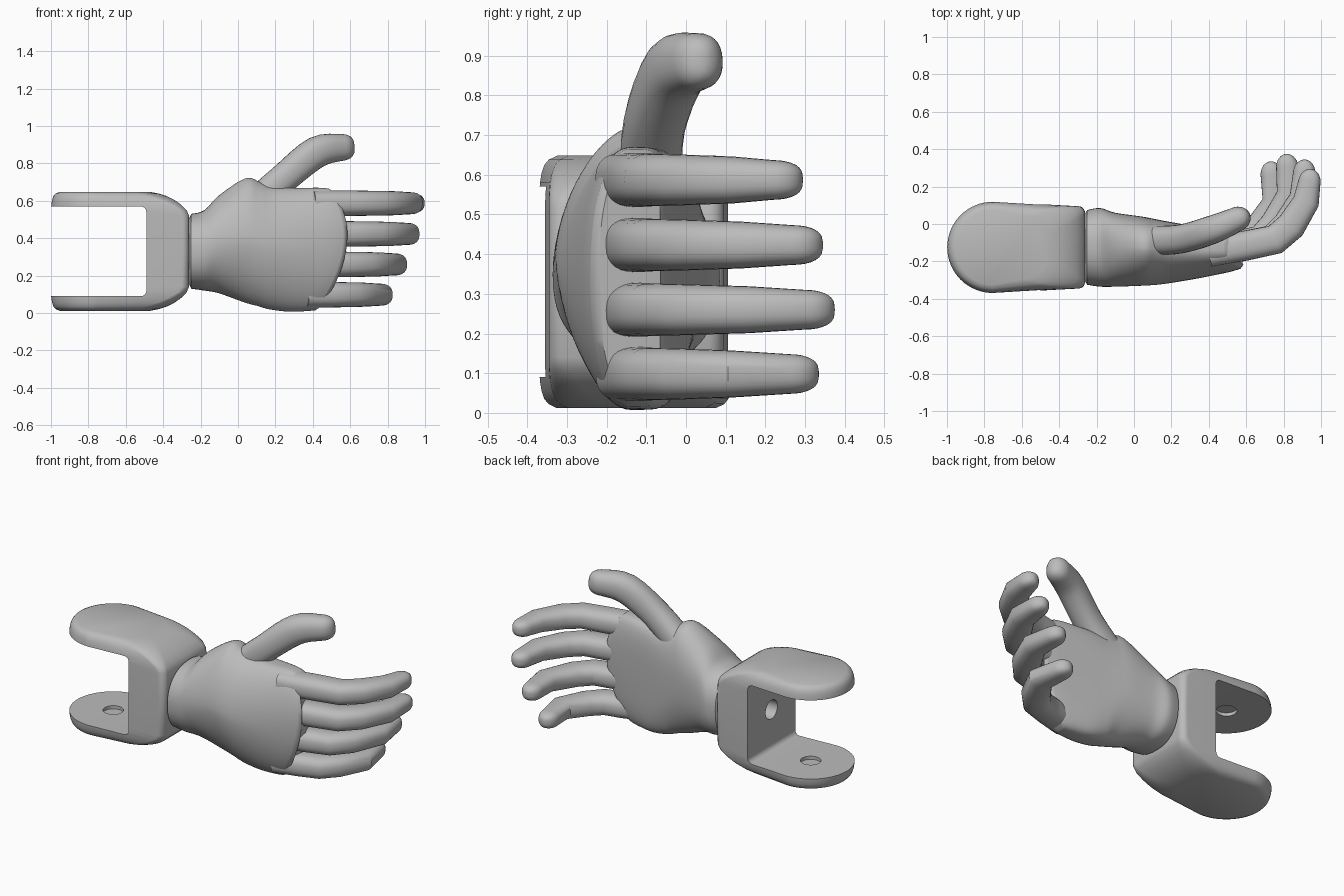
import bpy, bmesh, math
from mathutils import Vector

cube = bpy.data.objects.get("Cube")
if cube:
    bpy.data.objects.remove(cube)

grey = bpy.data.materials.new("plain grey")
grey.use_nodes = True
GREY = (0.5, 0.5, 0.5, 1)
grey.diffuse_color = GREY
grey.node_tree.nodes["Principled BSDF"].inputs["Base Color"].default_value = GREY


def loft(name, rings):
    """Skin a list of equal rings and cap both ends."""
    bm = bmesh.new()
    vs = [[bm.verts.new(p) for p in ring] for ring in rings]
    n = len(vs[0])
    for a, b in zip(vs, vs[1:]):
        for i in range(n):
            bm.faces.new((a[i], a[(i + 1) % n], b[(i + 1) % n], b[i]))
    bm.faces.new(vs[0])
    bm.faces.new(vs[-1])
    bmesh.ops.recalc_face_normals(bm, faces=bm.faces)
    mesh = bpy.data.meshes.new(name)
    bm.to_mesh(mesh)
    bm.free()
    mesh.materials.append(grey)
    obj = bpy.data.objects.new(name, mesh)
    bpy.context.collection.objects.link(obj)
    return obj


def smooth(obj, angle=30):
    bpy.ops.object.select_all(action='DESELECT')
    obj.select_set(True)
    bpy.context.view_layer.objects.active = obj
    bpy.ops.object.shade_smooth_by_angle(angle=math.radians(angle))


def spline(keys, steps):
    """Catmull-Rom interpolation through tuples of values."""
    out = []
    for i in range(len(keys) - 1):
        p0, p1 = keys[max(i - 1, 0)], keys[i]
        p2, p3 = keys[i + 1], keys[min(i + 2, len(keys) - 1)]
        for s in range(steps):
            t = s / steps
            out.append([b + 0.5 * t * (c - a + t * (2 * a - 5 * b + 4 * c - d + t * (3 * (b - c) + d - a)))
                        for a, b, c, d in zip(p0, p1, p2, p3)])
    return out + [list(keys[-1])]


def oval(t, power):
    """Point on a unit superellipse."""
    c, s = math.cos(t), math.sin(t)
    return (math.copysign(abs(c) ** (2 / power), c), math.copysign(abs(s) ** (2 / power), s))


def digit(name, path, tip, power=2.5, sides=28):
    """Sweep an oval along (x, y, z, thickness, width) keys, with a rounded tip."""
    pts = [Vector(k[:3]) for k in path]
    end = (pts[-1] - pts[-2]).normalized()
    stations = []
    for i, k in enumerate(path):
        d = (pts[min(i + 1, len(pts) - 1)] - pts[min(i, len(pts) - 1)]).normalized()
        e = (pts[i] - pts[i - 1]).normalized() if i else d
        stations.append((pts[i], (d + e).normalized(), k[3], k[4]))
    for j in range(1, 8):
        a = j / 7 * math.pi / 2 * 0.95
        stations.append((pts[-1] + end * tip * math.sin(a), end,
                         path[-1][3] * math.cos(a), path[-1][4] * math.cos(a) ** 0.65))
    rings = []
    for p, d, thick, width in stations:
        n = Vector((0, 0, 1)).cross(d).normalized()
        w = d.cross(n)
        ring = []
        for i in range(sides):
            c, s = oval(2 * math.pi * i / sides, power)
            ring.append(p + n * thick * c + w * width * s)
        rings.append(ring)
    smooth(loft(name, rings), 35)


# Palm and wrist: x, back y, palm y, low z, high z, palm flatness, back flatness
sections = spline([
    (-0.25, -0.325, 0.075, 0.13, 0.53, 2.3, 2.3), (-0.18, -0.335, 0.085, 0.12, 0.55, 2.3, 2.2),
    (-0.1, -0.335, 0.06, 0.105, 0.63, 2.3, 1.9), (0.04, -0.33, 0.04, 0.055, 0.72, 2.4, 1.7),
    (0.12, -0.325, 0.025, 0.035, 0.7, 2.8, 1.7), (0.2, -0.315, 0.01, 0.02, 0.675, 3.6, 1.75),
    (0.35, -0.29, -0.015, 0.008, 0.668, 5, 1.9), (0.5, -0.26, -0.04, 0.01, 0.67, 5, 2.1),
    (0.57, -0.24, -0.055, 0.015, 0.665, 5, 2.2)], 5)
sections.insert(0, [-0.265, -0.3, 0.05, 0.16, 0.5, 2.3, 2.3])
sections.append([0.585, -0.22, -0.065, 0.035, 0.645, 5, 2.2])
rings = []
for x, back, front, low, high, flat, back_flat in sections:
    mid, zc, hz = back + 0.55 * (front - back), (low + high) / 2, (high - low) / 2
    pull = min(max((x - 0.1) / 0.47, 0), 1)
    ring = []
    for i in range(64):
        t = 2 * math.pi * i / 64
        c, s = oval(t, flat if math.cos(t) > 0 else back_flat)
        y = mid + c * (front - mid if c > 0 else mid - back)
        z = zc + s * hz
        # Knuckle edge bows back towards both sides of the hand
        bow = (1.4 if z > 0.42 else 0.95) * (z - 0.42) ** 2
        ring.append((x - pull * bow, y, z))
    rings.append(ring)
smooth(loft("palm", rings), 40)

# Fingers: height, then x, y of the joints from knuckle to tip
fingers = {
    "index_finger": (0.587, [(0.4, -0.155), (0.6, -0.115), (0.755, -0.083), (0.84, -0.01), (0.92, 0.12), (0.937, 0.22)]),
    "middle_finger": (0.423, [(0.42, -0.155), (0.6, -0.115), (0.74, -0.083), (0.82, -0.005), (0.902, 0.14), (0.91, 0.27)]),
    "ring_finger": (0.26, [(0.4, -0.155), (0.56, -0.115), (0.68, -0.083), (0.755, 0.0), (0.834, 0.16), (0.82, 0.3)]),
    "little_finger": (0.098, [(0.36, -0.155), (0.5, -0.115), (0.61, -0.083), (0.68, -0.01), (0.757, 0.12), (0.737, 0.26)]),
}
sizes = [(0.075, 0.068), (0.08, 0.068), (0.08, 0.066), (0.079, 0.064), (0.071, 0.059), (0.06, 0.05)]
for name, (z, joints) in fingers.items():
    digit(name, [(x, y, z, *size) for (x, y), size in zip(joints, sizes)], 0.075)

# Thumb
digit("thumb", spline([(0.08, -0.09, 0.57, 0.08, 0.085), (0.25, -0.08, 0.725, 0.077, 0.08),
                       (0.42, -0.03, 0.86, 0.076, 0.084), (0.55, 0.025, 0.885, 0.066, 0.072)], 4), 0.075, 2.3)


# Wrist bracket: rounded outline stacked in height
def outline(z, right, inset, corner):
    cx, cy, r = -0.755, -0.125, 0.245 - inset
    pts = [(cx + r * math.cos(a), cy + r * math.sin(a), z)
           for a in [math.pi * (0.5 + i / 32) for i in range(33)]]
    half = r - 0.025
    for sign, start in ((-1, -0.5), (1, 0)):
        for i in range(9):
            a = math.pi * (start + i / 16)
            pts.append((right - corner + corner * math.cos(a),
                        cy + sign * (half - corner) + corner * math.sin(a), z))
    return pts


# Upper half: height, right end, inset, corner radius
half_layers = [(0.33, -0.262, 0, 0.035), (0.52, -0.262, 0, 0.04), (0.55, -0.275, 0, 0.05),
               (0.58, -0.305, 0.002, 0.07), (0.605, -0.34, 0.006, 0.09), (0.625, -0.38, 0.013, 0.11),
               (0.638, -0.42, 0.024, 0.12), (0.648, -0.47, 0.045, 0.13)]
mirrored = [(0.66 - z, *rest) for z, *rest in reversed(half_layers[1:])]
bracket = loft("wrist_bracket", [outline(*layer) for layer in mirrored + half_layers])


def cut(target, cutter):
    cutter.hide_render = True
    mod = target.modifiers.new("cut", 'BOOLEAN')
    mod.operation, mod.solver, mod.object = 'DIFFERENCE', 'EXACT', cutter
    bpy.context.view_layer.objects.active = target
    bpy.ops.object.modifier_apply(modifier=mod.name)
    bpy.data.objects.remove(cutter)


# Slot between the arms, with rounded inner corners
slot = [(-1.2, 0.57), (-1.2, 0.09)]
for zc, start in ((0.12, -0.5), (0.54, 0)):
    slot += [(-0.52 + 0.03 * math.cos(a), zc + 0.03 * math.sin(a))
             for a in [math.pi * (start + i / 12) for i in range(7)]]
cut(bracket, loft("slot_cutter", [[(x, y, z) for x, z in slot] for y in (-0.6, 0.4)]))

# Blind pin holes in both arms and the slot wall
circle = [(0.057 * math.cos(i * math.pi / 16), 0.057 * math.sin(i * math.pi / 16)) for i in range(32)]
cut(bracket, loft("arm_hole_cutter", [[(-0.755 + a, -0.125 + b, z) for a, b in circle] for z in (0.07, 0.59)]))
cut(bracket, loft("wall_hole_cutter", [[(x, -0.125 + a, 0.33 + b) for a, b in circle] for x in (-0.6, -0.4)]))
smooth(bracket, 32)
